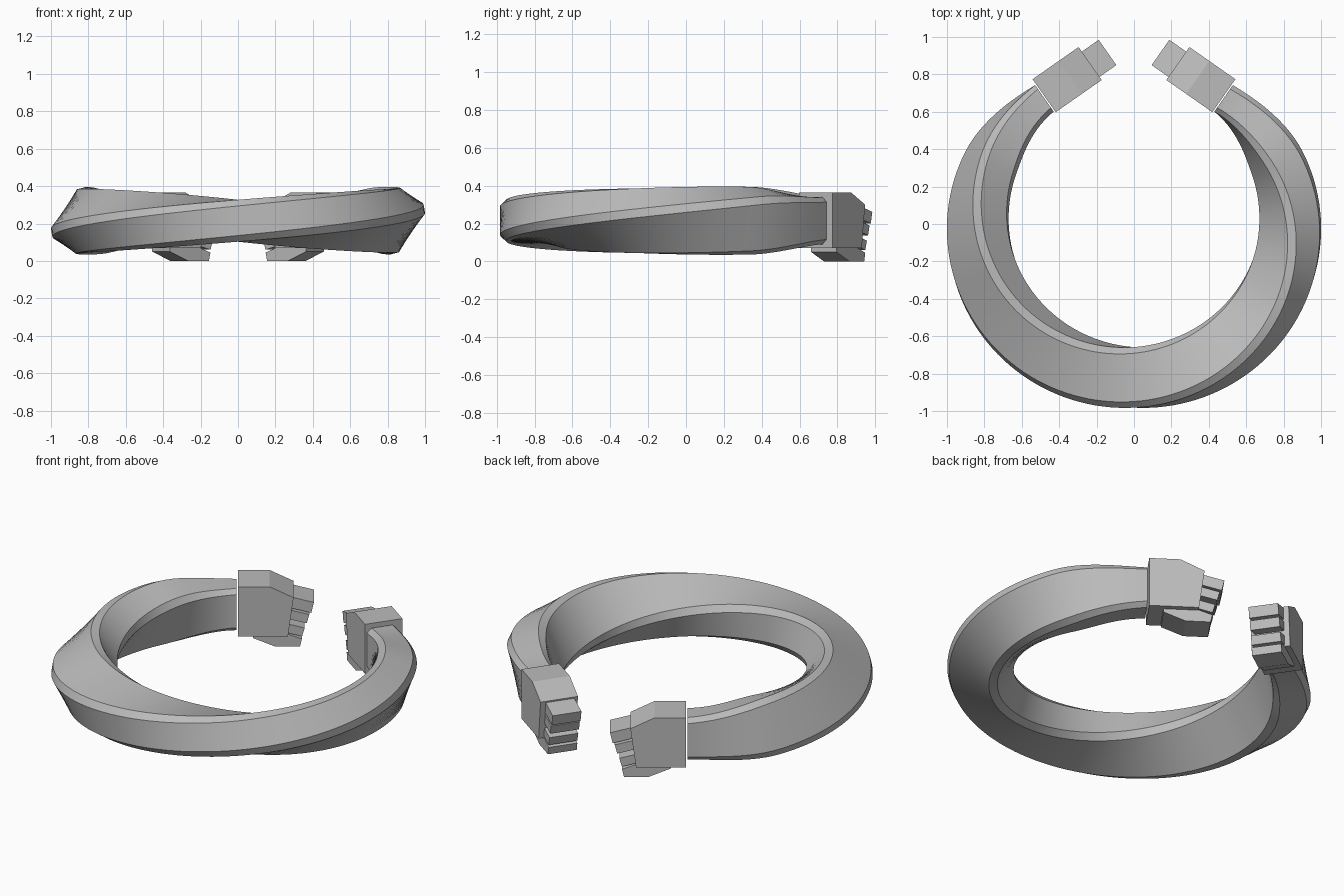
import bpy, bmesh, math
from mathutils import Vector

if "Cube" in bpy.data.objects:
    bpy.data.objects.remove(bpy.data.objects["Cube"])

metal = bpy.data.materials.new("grey metal")
metal.use_nodes = True
grey = (0.5, 0.5, 0.5, 1)
metal.diffuse_color = grey
metal.node_tree.nodes["Principled BSDF"].inputs["Base Color"].default_value = grey

END = math.radians(145)      # sweep from the front to each open end
MID_Z = 0.215


def finish(name, bm, smooth=False):
    bmesh.ops.recalc_face_normals(bm, faces=bm.faces)
    mesh = bpy.data.meshes.new(name)
    bm.to_mesh(mesh)
    bm.free()
    mesh.materials.append(metal)
    obj = bpy.data.objects.new(name, mesh)
    bpy.context.collection.objects.link(obj)
    if smooth:
        bpy.ops.object.select_all(action='DESELECT')
        obj.select_set(True)
        bpy.context.view_layer.objects.active = obj
        bpy.ops.object.shade_smooth_by_angle(angle=math.radians(30))
    return obj


# Twisted band: chamfered rectangle swept round an open ring
def build_band():
    a, b, c = 0.162, 0.112, 0.033
    section = [(a, b - c), (a - c, b), (c - a, b), (-a, b - c),
               (-a, c - b), (c - a, -b), (a - c, -b), (a, c - b)]
    bm = bmesh.new()
    rings = []
    steps = 120
    for i in range(steps + 1):
        t = 2 * i / steps - 1
        phi, twist = t * END, t * math.pi / 2
        k = min(1, max(0, (abs(t) - 0.78) / 0.22))
        size = 1 - 0.23 * k * k * (3 - 2 * k)
        out = Vector((math.sin(phi), -math.cos(phi), 0))
        centre = Vector((0.835 * out.x, 0.82 * out.y, MID_Z))
        ring = []
        for p, q in section:
            r = (p * math.cos(twist) - q * math.sin(twist)) * size
            z = (p * math.sin(twist) + q * math.cos(twist)) * size
            ring.append(bm.verts.new(centre + out * r + Vector((0, 0, z))))
        rings.append(ring)
    for r0, r1 in zip(rings, rings[1:]):
        for j in range(8):
            n = (j + 1) % 8
            bm.faces.new((r0[j], r0[n], r1[n], r1[j]))
    bm.faces.new(rings[0])
    bm.faces.new(rings[-1])
    finish("twisted_band", bm, True)


# Hand piece: side outline (along, height) extruded across the band
def build_plate(name, outline, inner, outer, side):
    along = Vector((math.cos(END), math.sin(END), 0))
    out = Vector((math.sin(END), -math.cos(END), 0))
    bm = bmesh.new()
    loops = []
    for v in (inner, outer):
        loop = []
        for u, z in outline:
            p = along * u + out * v
            loop.append(bm.verts.new((p.x * side, p.y, z)))
        loops.append(loop)
    n = len(outline)
    for j in range(n):
        m = (j + 1) % n
        bm.faces.new((loops[0][j], loops[0][m], loops[1][m], loops[1][j]))
    for loop in loops:
        bm.faces.new(loop)
    finish(name, bm)


build_band()

palm = [(0, 0.07), (0, 0.365), (0.17, 0.365), (0.3, 0.30), (0.27, 0.07)]
thumb = [(0.08, 0.08), (0.08, 0.05), (0.2, 0.0), (0.335, 0.0), (0.345, 0.045), (0.25, 0.08)]
# fingers: tip reach, top height at the tip, thickness
fingers = {"upper": (0.41, 0.262, 0.062), "middle": (0.385, 0.19, 0.052),
           "lower": (0.36, 0.11, 0.05)}

for side, label in ((1, "left"), (-1, "right")):
    build_plate(label + "_palm", palm, 0.73, 0.945, side)
    build_plate(label + "_thumb", thumb, 0.75, 0.915, side)
    for name, (tip, top, thick) in fingers.items():
        back = tip - 0.17
        rise = 0.045
        outline = [(back, top + rise), (tip, top), (tip - 0.014, top - thick),
                   (back - 0.014, top + rise - thick)]
        build_plate(f"{label}_{name}_finger", outline, 0.75, 0.915, side)
